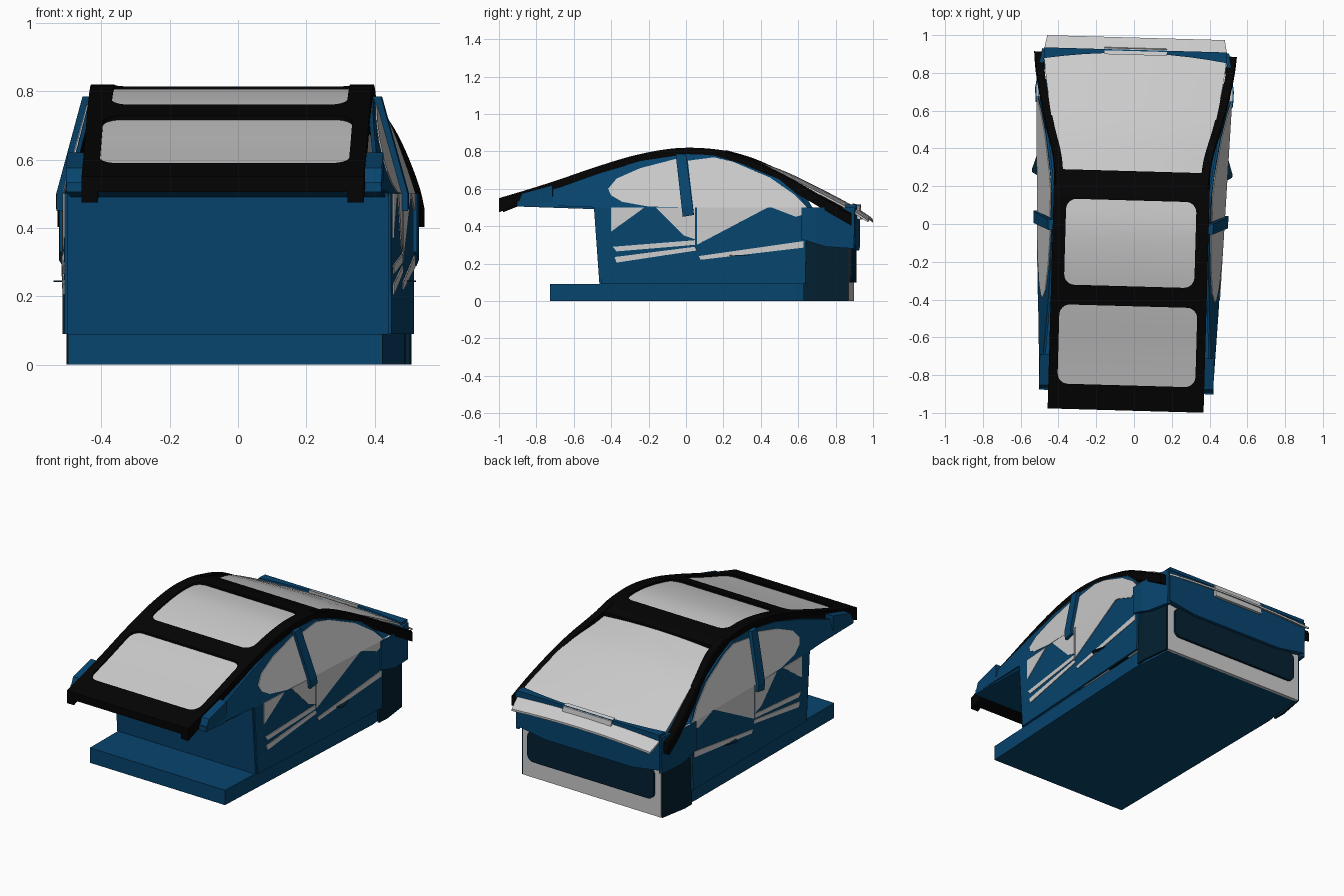
import bpy, bmesh, math
from mathutils import Matrix, Vector

if "Cube" in bpy.data.objects:
    bpy.data.objects.remove(bpy.data.objects["Cube"])

# The whole cabin sits slightly turned about z
TURN = Matrix.Translation((-0.017, 0, 0)) @ Matrix.Rotation(-0.028, 4, 'Z')


def material(name, rgb):
    m = bpy.data.materials.new(name)
    m.diffuse_color = (*rgb, 1)
    m.use_nodes = True
    m.node_tree.nodes["Principled BSDF"].inputs["Base Color"].default_value = m.diffuse_color
    return m


BLUE = material("blue_paint", (0.002, 0.058, 0.155))
DARK = material("dark_blue", (0.001, 0.014, 0.03))
BLACK = material("black_trim", (0.001, 0.001, 0.001))


def finish(bm, name, mat=None, mirror=False, smooth=False):
    bmesh.ops.recalc_face_normals(bm, faces=bm.faces)
    if mirror:
        dup = bmesh.ops.duplicate(bm, geom=bm.verts[:] + bm.edges[:] + bm.faces[:])["geom"]
        bmesh.ops.scale(bm, vec=(-1, 1, 1), verts=[g for g in dup if isinstance(g, bmesh.types.BMVert)])
        bmesh.ops.reverse_faces(bm, faces=[g for g in dup if isinstance(g, bmesh.types.BMFace)])
    bm.transform(TURN)
    me = bpy.data.meshes.new(name)
    bm.to_mesh(me)
    bm.free()
    if smooth:
        me.shade_smooth()
        me.set_sharp_from_angle(angle=math.radians(30))
    ob = bpy.data.objects.new(name, me)
    bpy.context.collection.objects.link(ob)
    if mat:
        me.materials.append(mat)
    return ob


def prism(name, pts, a, b, axis, mat=None, mirror=False):
    """Extrude a 2D outline from a to b along an axis."""
    place = {'x': lambda u, v, w: (w, u, v), 'y': lambda u, v, w: (u, w, v),
             'z': lambda u, v, w: (u, v, w)}[axis]
    bm = bmesh.new()
    lo = [bm.verts.new(place(u, v, a)) for u, v in pts]
    hi = [bm.verts.new(place(u, v, b)) for u, v in pts]
    bm.faces.new(lo)
    bm.faces.new(hi)
    for i in range(len(pts)):
        j = (i + 1) % len(pts)
        bm.faces.new((lo[i], lo[j], hi[j], hi[i]))
    return finish(bm, name, mat, mirror)


def rrect(u0, u1, v0, v1, r, n=6):
    out = []
    for k, (cu, cv) in enumerate(((u1 - r, v1 - r), (u0 + r, v1 - r), (u0 + r, v0 + r), (u1 - r, v0 + r))):
        for i in range(n + 1):
            t = (k + i / n) * math.pi / 2
            out.append((cu + r * math.cos(t), cv + r * math.sin(t)))
    return out


def spline(pts, n=4):
    """Catmull-Rom through the given points."""
    p = [Vector(q) for q in pts]
    p = [2 * p[0] - p[1]] + p + [2 * p[-1] - p[-2]]
    out = []
    for i in range(1, len(p) - 2):
        a, b, c, d = p[i - 1:i + 3]
        for k in range(n):
            t = k / n
            out.append((2 * b + (c - a) * t + (2 * a - 5 * b + 4 * c - d) * t * t
                        + (3 * b - a - 3 * c + d) * t ** 3) / 2)
    return out + [p[-2]]


def loft(name, rows, thick, mat=None, crown=0.0, nx=8):
    """Closed shell over rows of (y, z, half width)."""
    bm = bmesh.new()
    grid = []
    for y, z, h in spline(rows):
        ring = []
        for side in (0, 1):
            for i in range(nx + 1):
                s = -1 + 2 * i / nx
                s = -s if side else s
                ring.append(bm.verts.new((s * h, y, z + crown * (1 - s * s) - side * thick)))
        grid.append(ring)
    m = len(grid[0])
    for r, q in zip(grid, grid[1:]):
        for i in range(m):
            bm.faces.new((r[i], r[(i + 1) % m], q[(i + 1) % m], q[i]))
    for r in (grid[0], grid[-1]):
        for i in range(nx):
            bm.faces.new((r[i], r[i + 1], r[m - 2 - i], r[m - 1 - i]))
    return finish(bm, name, mat, smooth=True)


def side_x(y, z):
    base = 0.493 + 0.033 * y if y < 0.7 else 0.516 - 0.15 * (y - 0.7)
    return base - 0.27 * max(0, z - 0.5)


def side_panel(name, pts, mat=None, off=0.0, thick=0.012):
    """Thin mirrored panel following the leaning body side, drawn in (y, z)."""
    bm = bmesh.new()
    bm.faces.new([bm.verts.new((0, y, z)) for y, z in pts])
    bmesh.ops.triangulate(bm, faces=bm.faces[:])
    for co, no in (((0, 0, 0.5), (0, 0, 1)), ((0, 0.7, 0), (0, 1, 0))):
        bmesh.ops.bisect_plane(bm, geom=bm.verts[:] + bm.edges[:] + bm.faces[:],
                               plane_co=co, plane_no=no, dist=1e-5)
    ext = bmesh.ops.extrude_face_region(bm, geom=bm.faces[:], use_keep_orig=True)["geom"]
    inner = {g for g in ext if isinstance(g, bmesh.types.BMVert)}
    for v in bm.verts:
        v.co.x = side_x(v.co.y, v.co.z) + off - (thick if v in inner else 0)
        v.co.y += 0.012
    return finish(bm, name, mat, mirror=True)


def sweep(name, path, w, h, mat):
    """Mirrored bar with a chamfered section along a path."""
    bm = bmesh.new()
    rings = [[bm.verts.new((p.x + sx * w, p.y, p.z + sz * h)) for sx, sz in
              ((-.5, -.5), (.5, -.5), (.5, .35), (.35, .5), (-.5, .5))] for p in spline(path)]
    for r, q in zip(rings, rings[1:]):
        for i in range(5):
            bm.faces.new((r[i], r[(i + 1) % 5], q[(i + 1) % 5], q[i]))
    bm.faces.new(rings[0])
    bm.faces.new(rings[-1])
    return finish(bm, name, mat, mirror=True, smooth=True)


# Floor, firewall and cowl
prism("floor", [(-.46, -.715), (.46, -.715), (.487, .6), (.455, .87), (-.455, .87), (-.487, .6)], 0, .09, 'z', BLUE)
prism("firewall", [(-.48, .51), (-.45, .09), (-.43, .09), (-.46, .51)], -.47, .47, 'x', BLUE)
prism("cowl", [(-.89, .505), (-.89, .535), (-.45, .52), (-.45, .49)], -.46, .46, 'x', BLUE)
prism("cowl_cheek", [(-.89, .51), (-.865, .575), (-.7, .62), (-.7, .5)], .40, .462, 'x', BLUE, True)

# Black roof frame with two rounded window openings
roof = [(-.988, .55), (-.83, .597), (-.67, .648), (-.46, .72), (-.245, .783), (-.03, .818), (.155, .81), (.28, .782)]
frame = loft("roof_frame", [(y, z, .413) for y, z in roof], .045, BLACK)
cutters = [prism("opening_cutter", rrect(-h, h, a, b, .055), 0, 1.2, 'z')
           for h, a, b in ((.365, -.855, -.435), (.345, -.33, .125))]
for c in cutters:
    m = frame.modifiers.new("cut", 'BOOLEAN')
    m.operation, m.solver, m.object = 'DIFFERENCE', 'EXACT', c
    c.hide_render = True
dg = bpy.context.evaluated_depsgraph_get()
cut = bpy.data.meshes.new_from_object(frame.evaluated_get(dg))
frame.modifiers.clear()
frame.data = cut
for c in cutters:
    bpy.data.objects.remove(c)
prism("frame_tip", [(-.988, .475), (-.988, .53), (-.72, .61), (-.8, .55)], .365, .413, 'x', BLACK, True)

# Windscreen, roof glass and rear glass with its lip
loft("front_and_roof_glass", [(-.9, .563, .39)] + [(y, z - .012, .39) for y, z in roof[1:-1]], .012)
loft("rear_glass", [(.24, .768, .37), (.5, .688, .425), (.75, .568, .468), (.9, .487, .483), (.987, .432, .47)],
     .012, crown=.017)

# Black rear rails running down from the roof
sweep("rear_rail", [(.385, .2, .775), (.40, .35, .73), (.44, .5, .662), (.475, .65, .58),
                    (.503, .8, .492), (.513, .9, .435)], .048, .065, BLACK)

# Body sides with windows and the centre post
side_panel("body_side", [(-.89, .515), (-.85, .56), (-.67, .61), (-.46, .685), (-.245, .748), (0, .785),
                         (.15, .78), (.3, .735), (.5, .65), (.62, .55), (.65, .5), (.64, .09),
                         (-.45, .09), (-.48, .5), (-.6, .505)], BLUE)
side_panel("front_side_window", [(-.416, .60), (-.37, .655), (-.245, .71), (-.053, .76), (.0, .5),
                                 (-.2, .505), (-.34, .53), (-.4, .565)], None, .004)
side_panel("rear_side_window", [(.01, .75), (.15, .768), (.25, .745), (.45, .66), (.58, .57), (.65, .5),
                                (.04, .5)], None, .004)
side_panel("centre_post", [(-.055, .785), (.0, .785), (.045, .46), (-.015, .45)], BLUE, .022, .03)

# Pale panels on the doors
pale = {
    "front_door_corner": [(-.40, .5), (-.22, .5), (-.40, .37)],
    "front_door_wedge": [(-.16, .5), (.05, .5), (.05, .33), (-.01, .35)],
    "rear_door_wedge": [(.06, .5), (.44, .5), (.06, .30)],
    "rear_door_corner": [(.46, .5), (.76, .5), (.59, .45)],
    "front_door_upper_stripe": [(-.39, .29), (.05, .325), (.05, .30), (-.37, .265)],
    "front_door_lower_stripe": [(-.38, .235), (.05, .29), (.06, .27), (-.37, .205)],
    "rear_door_stripe": [(.07, .24), (.63, .32), (.63, .285), (.08, .22)],
}
for name, pts in pale.items():
    side_panel(name, pts, None, .004)
prism("door_handle", [(.495, .24), (.53, .26), (.53, .28), (.505, .36)], .242, .246, 'z', DARK, True)

# Rear quarters
side_panel("rear_quarter", [(.62, .5), (.62, .33), (.75, .29), (.90, .28), (.905, .5)], BLUE, .010, .02)
side_panel("rear_lower_side", [(.63, 0), (.63, .33), (.87, .30), (.87, 0)], DARK, -.012)

# Tail: lower panel, recessed dark panel, bumper band, shelf and plate
prism("tail_lower_panel", [(-.47, 0), (.47, 0), (.47, .3), (-.47, .3)], .865, .885, 'y')
prism("tail_dark_panel", rrect(-.43, .43, .10, .285, .04), .88, .9, 'y', DARK)
prism("bumper_band", [(-.485, .30), (-.3, .27), (.3, .27), (.485, .30), (.485, .5), (-.485, .5)], .885, .918, 'y', BLUE)
bow = [(-.485 + .097 * i, .905 - .04 * abs(i / 5 - 1) ** 2) for i in range(11)]
prism("bumper_shelf", bow + [(.485, .922), (-.485, .922)], .495, .515, 'z', BLUE)
prism("plate", [(.895, .52), (.928, .512), (.94, .435), (.905, .44)], -.165, .165, 'x')
